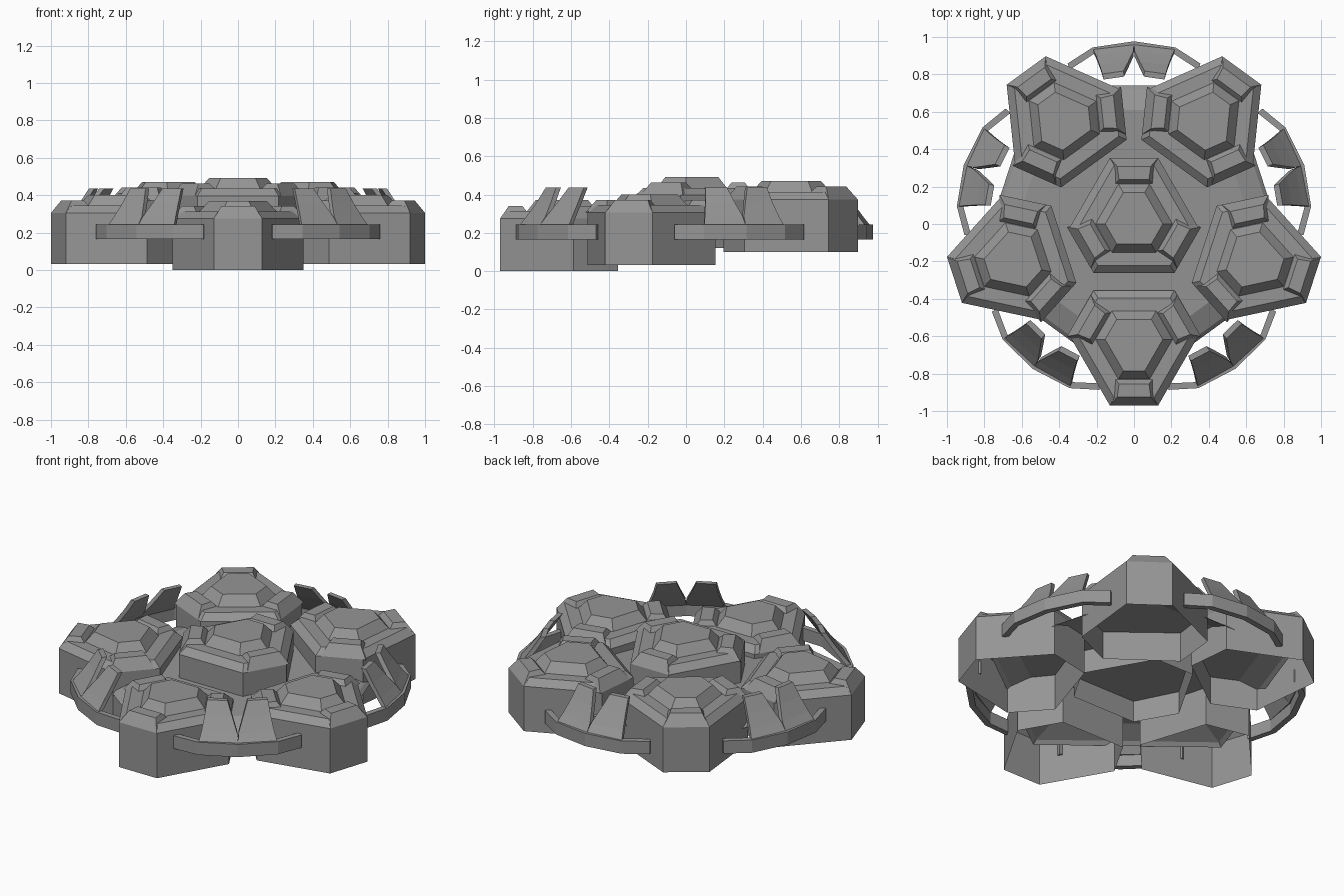
import bpy
import bmesh
from math import radians, cos, sin
from mathutils import Matrix, Vector

if "Cube" in bpy.data.objects:
    bpy.data.objects.remove(bpy.data.objects["Cube"])

grey = bpy.data.materials.new("mid_grey")
grey.diffuse_color = (.3, .3, .3, 1)
grey.use_nodes = True
grey.node_tree.nodes["Principled BSDF"].inputs["Base Color"].default_value = grey.diffuse_color


def make_object(name, bm, matrix=Matrix()):
    bmesh.ops.recalc_face_normals(bm, faces=bm.faces)
    mesh = bpy.data.meshes.new(name)
    bm.to_mesh(mesh)
    bm.free()
    mesh.materials.append(grey)
    ob = bpy.data.objects.new(name, mesh)
    ob.matrix_world = matrix
    bpy.context.collection.objects.link(ob)
    return ob


def loft(bm, rings, bottom=False):
    loops = [[bm.verts.new(p) for p in ring] for ring in rings]
    for a, b in zip(loops, loops[1:]):
        for i in range(len(a)):
            j = (i + 1) % len(a)
            bm.faces.new((a[i], a[j], b[j], b[i]))
    bm.faces.new(loops[-1])
    if bottom:
        bm.faces.new(loops[0][::-1])


# Six-sided outline: short sides at 0/120/240 degrees, long sides between
SIDES = [(0, .31), (60, .267), (120, .34), (180, .305), (240, .34), (300, .267)]


def outline(short_inset, long_inset, z):
    pts = []
    for i in range(6):
        lines = []
        for k in (i, (i + 1) % 6):
            ang, dist = SIDES[k]
            dist -= long_inset if k % 2 else short_inset
            lines.append((cos(radians(ang)), sin(radians(ang)), dist))
        (a, b, e), (c, d, f) = lines
        det = a * d - b * c
        pts.append(((e * d - b * f) / det, (a * f - e * c) / det, z))
    return pts


def pod(name, x, y, z, angle):
    bm = bmesh.new()
    # Open-bottomed shell with bevelled shoulder and raised cap
    loft(bm, [outline(0, 0, 0), outline(0, 0, .275), outline(.04, .04, .313),
              outline(.14, .11, .313), outline(.185, .155, .37)])
    # Raised block on each short side
    for ang, d in SIDES[::2]:
        rot = Matrix.Rotation(radians(ang), 3, 'Z')

        def quad(outer, inner, ho, hi, zo, zi):
            return [rot @ Vector(p) for p in ((outer, -ho, zo), (outer, ho, zo),
                                              (inner, hi, zi), (inner, -hi, zi))]
        loft(bm, [quad(d, d - .14, .128, .10, .275, .31),
                  quad(d - .045, d - .115, .09, .08, .341, .341)])
    return make_object(name, bm, Matrix.Translation((x, y, z)) @
                       Matrix.Rotation(radians(angle), 4, 'Z'))


pod("centre_pod", 0, .043, .122, 90)
pod("front_pod", 0, -.66, 0, -90)
for side, s in (("right", 1), ("left", -1)):
    pod(side + "_pod", s * .665, -.203, .031, 90 - s * 108)
    pod("back_" + side + "_pod", s * .394, .57, .1, 90 - s * 36)

# Five-sided plate joining the pods, tilted up towards the back
bm = bmesh.new()
rings = []
for apothem, z in ((.72, .2), (.70, .22), (.59, .265)):
    r = apothem / cos(radians(36))
    ring = []
    for i in range(5):
        a = radians(54 + 72 * i)
        ring.append((r * cos(a), .02 + r * sin(a), z + .04 * r * sin(a)))
    rings.append(ring)
loft(bm, rings)
make_object("base_plate", bm)


def polar(r, deg, z):
    return Vector((r * cos(radians(deg)), r * sin(radians(deg)), z))


# Curved bars in the gaps, each carrying a pair of inward-leaning fins
for i in range(5):
    ang = 18 + 72 * i
    side = {3: 1, 4: -1}.get(i, 0)      # the two front gaps sit slightly closer in
    turn = (Matrix.Translation((side * .02, .02 - abs(side) * .02, 0)) @
            Matrix.Rotation(radians(ang), 4, 'Z'))
    bm = bmesh.new()
    sections = [[polar(r - d, a, z) for d, z in ((0, .165), (0, .243), (.035, .243), (.035, .165))]
                for a, r in ((-23, .91), (-13.5, .95), (0, .957), (13.5, .95), (23, .91))]
    loft(bm, sections, bottom=True)
    make_object("guard_bar", bm, turn)

    bm = bmesh.new()
    for s in (1, -1):
        rows = []
        for r, z, inner, outer in ((.945, .235, 0, 13.5), (.905, .285, .2, 13),
                                   (.85, .36, 2, 12.5), (.80, .437, 4, 12.2)):
            rows.append([bm.verts.new(polar(rr, s * a, z)) for rr, a in
                         ((r, inner), (r, outer), (r - .03, outer), (r - .03, inner))])
        for a, b in zip(rows, rows[1:]):
            for k in range(4):
                n = (k + 1) % 4
                bm.faces.new((a[k], a[n], b[n], b[k]))
        bm.faces.new(rows[0])
        bm.faces.new(rows[-1])
    make_object("guard_fins", bm, turn)
